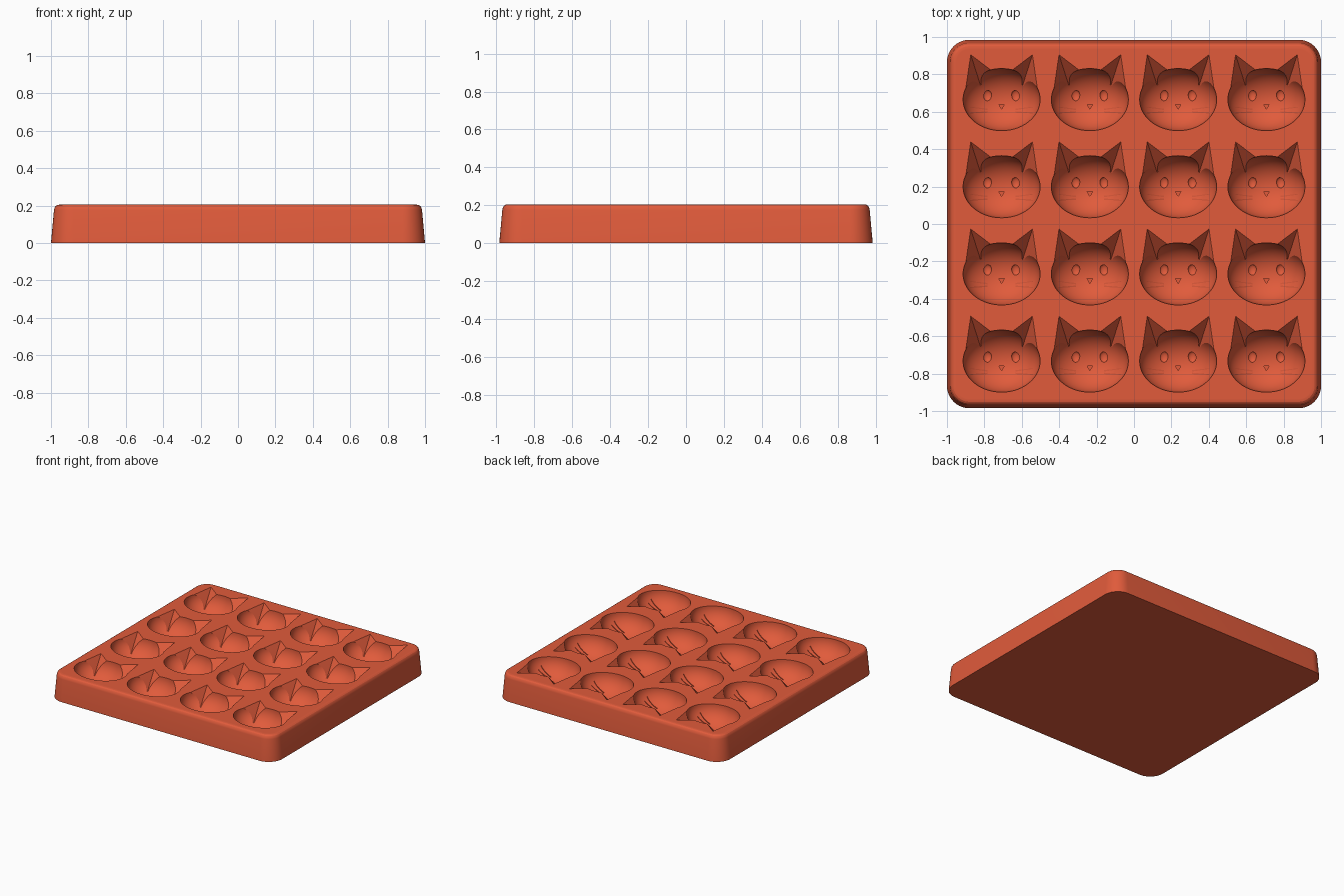
import bpy, bmesh, math
from mathutils import Vector, Matrix

if "Cube" in bpy.data.objects:
    bpy.data.objects.remove(bpy.data.objects["Cube"])

TOP = 0.205
RX, RY, DEPTH = 0.206, 0.166, 0.15      # bowl of the head
PITCH_X, PITCH_Y = 0.472, 0.466

mat = bpy.data.materials.new("terracotta red")
mat.use_nodes = True
colour = (0.75, 0.105, 0.044, 1)
mat.diffuse_color = colour
mat.node_tree.nodes["Principled BSDF"].inputs["Base Color"].default_value = colour


def make_object(name, bm):
    bmesh.ops.recalc_face_normals(bm, faces=bm.faces)
    mesh = bpy.data.meshes.new(name)
    bm.to_mesh(mesh)
    bm.free()
    mesh.materials.append(mat)
    ob = bpy.data.objects.new(name, mesh)
    bpy.context.scene.collection.objects.link(ob)
    return ob


def loft(bm, rings):
    """Skin a list of closed rings and cap both ends."""
    loops = [[bm.verts.new(p) for p in ring] for ring in rings]
    for a, b in zip(loops, loops[1:]):
        n = len(a)
        for i in range(n):
            bm.faces.new((a[i], a[(i + 1) % n], b[(i + 1) % n], b[i]))
    bm.faces.new(loops[0])
    bm.faces.new(loops[-1])


def rounded_rect(hx, hy, r, z, steps=10):
    pts = []
    for k, (sx, sy) in enumerate(((1, 1), (-1, 1), (-1, -1), (1, -1))):
        for i in range(steps + 1):
            a = math.pi / 2 * (k + i / steps)
            pts.append((sx * (hx - r) + r * math.cos(a), sy * (hy - r) + r * math.sin(a), z))
    return pts


def bowl_z(x, y):
    return TOP - DEPTH * math.sqrt(max(0, 1 - (x / RX) ** 2 - (y / RY) ** 2))


def ellipsoid(bm, centre, radii, u, v):
    m = Matrix.Translation(centre) @ Matrix.Diagonal((*radii, 1))
    bmesh.ops.create_uvsphere(bm, u_segments=u, v_segments=v, radius=1, matrix=m)


def ear(bm, side):
    # V-bottomed wedge running from the tip at the surface down into the bowl
    tip = Vector((side * 0.165, 0.24, TOP))
    outer = Vector((side * 0.19, 0.07, TOP)) - tip
    inner = Vector((side * 0.06, 0.16, TOP)) - tip
    drop = Vector((0, 0, 0.085))
    mid = (outer + inner) / 2
    ring = [bm.verts.new(tip + 1.3 * p) for p in (outer, mid - drop, inner, mid + drop)]
    apex = bm.verts.new(tip)
    for i in range(4):
        bm.faces.new((ring[i], ring[(i + 1) % 4], apex))
    bm.faces.new(ring)


def whisker(bm, start, end, width=0.004, steps=8):
    rings = []
    for i in range(steps + 1):
        t = i / steps
        x, y = (a + (b - a) * t for a, b in zip(start, end))
        w, z = width * (1 - 0.6 * t), bowl_z(x, y)
        rings.append([(x, y - w, z - 0.006), (x, y + w, z - 0.006),
                      (x, y + w, z + 0.01), (x, y - w, z + 0.01)])
    loft(bm, rings)


def boolean(ob, other, operation):
    mod = ob.modifiers.new("boolean", 'BOOLEAN')
    mod.operation, mod.object, mod.solver = operation, other, 'EXACT'
    apply(ob, mod)
    bpy.data.objects.remove(other)


def apply(ob, mod):
    bpy.context.view_layer.objects.active = ob
    bpy.ops.object.modifier_apply(modifier=mod.name)


# Tray body: tapered block with a rounded upper edge
bm = bmesh.new()
profile = ((0, 0), (0.016, 0.175), (0.019, 0.188), (0.025, 0.197),
           (0.034, 0.203), (0.045, TOP), (0.05, TOP))
loft(bm, [rounded_rect(1 - d, 0.985 - d, 0.12 - d, z) for d, z in profile])
tray = make_object("mould_tray", bm)

# Head cutter
bm = bmesh.new()
ellipsoid(bm, (0, 0, TOP), (RX, RY, DEPTH), 56, 32)
head = make_object("head_cutter", bm)

# Ears, eyes, whiskers and nose
bm = bmesh.new()
for side in (-1, 1):
    ear(bm, side)
    ellipsoid(bm, (side * 0.075, 0.022, bowl_z(0.075, 0.022)), (0.023, 0.029, 0.014), 20, 12)
    for y0, y1 in ((-0.052, -0.04), (-0.066, -0.072)):
        whisker(bm, (side * 0.075, y0), (side * 0.168, y1))
nose_at = Matrix.Translation((0, -0.034, bowl_z(0, -0.034))) @ Matrix.Rotation(math.pi, 4, 'Z')
bmesh.ops.create_cone(bm, cap_ends=True, segments=3, radius1=0.017, radius2=0.017, depth=0.02,
                      matrix=nose_at @ Matrix.Rotation(0, 4, 'Z'))
features = make_object("feature_cutter", bm)
boolean(head, features, 'UNION')

# Repeat the cutter in a four by four grid and carve the tray
for axis, pitch in ((0, PITCH_X), (1, PITCH_Y)):
    mod = head.modifiers.new("array", 'ARRAY')
    mod.count = 4
    mod.use_relative_offset = False
    mod.use_constant_offset = True
    offset = [0, 0, 0]
    offset[axis] = pitch
    mod.constant_offset_displace = offset
    apply(head, mod)
head.data.transform(Matrix.Translation((-1.5 * PITCH_X, -0.034 - 1.5 * PITCH_Y, 0)))
bpy.context.view_layer.update()
boolean(tray, head, 'DIFFERENCE')

for ob in bpy.context.selected_objects:
    ob.select_set(False)
tray.select_set(True)
bpy.context.view_layer.objects.active = tray
bpy.ops.object.shade_smooth_by_angle(angle=math.radians(22))
